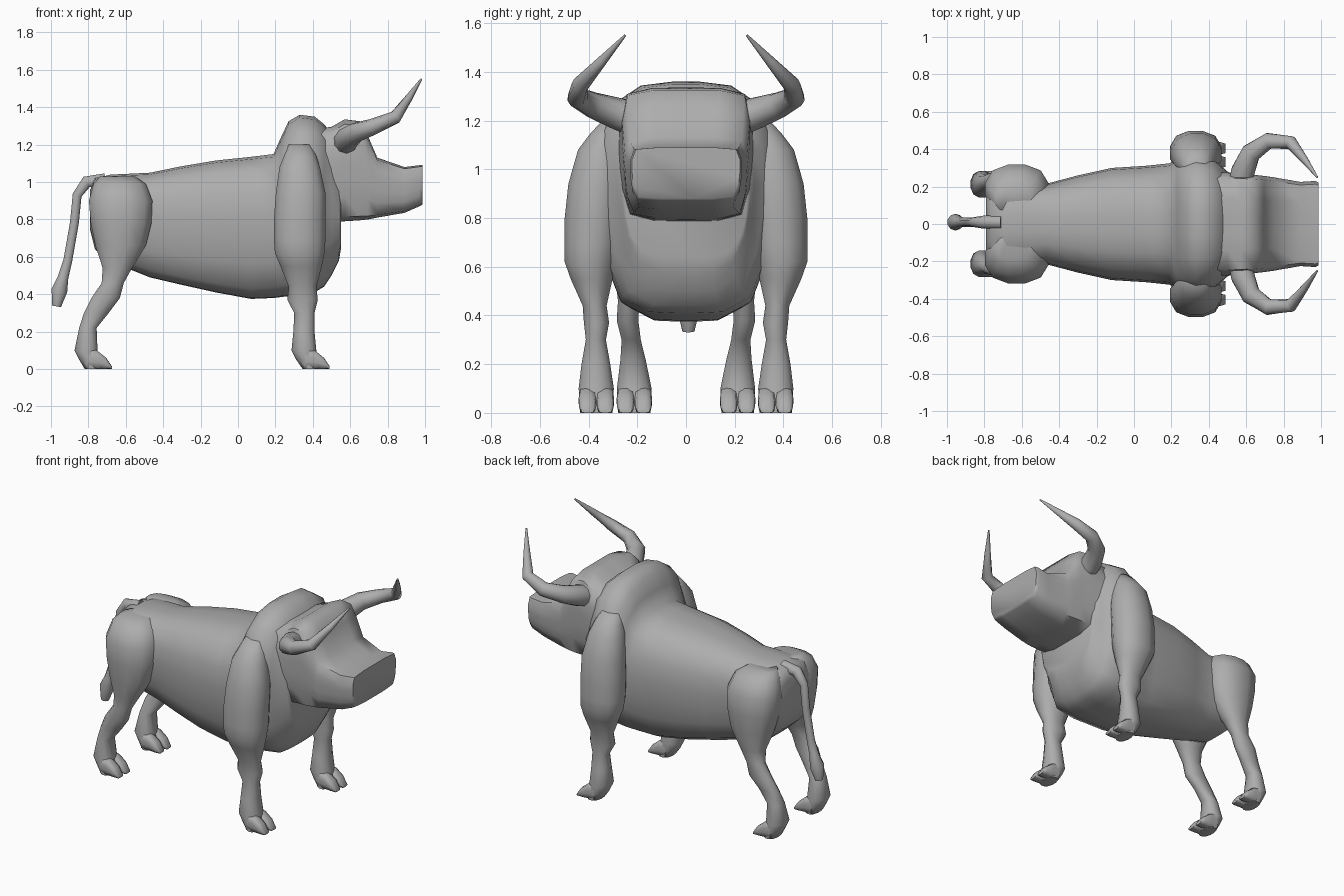
import bpy, bmesh, math
from mathutils import Vector

hide = bpy.data.materials.new("grey hide")
hide.diffuse_color = (0.42, 0.42, 0.42, 1)


def ring(c, u, v, power=2.0, n=16, taper=1.0, low_power=None):
    """Superellipse around c with half axes u and v; the lower half may narrow."""
    pts = []
    for i in range(n):
        a = 2 * math.pi * (i + 0.5) / n
        ca, sa = math.cos(a), math.sin(a)
        p = low_power if low_power and sa < 0 else power
        k = (abs(ca) ** p + abs(sa) ** p) ** (-1 / p)
        w = 1 + (taper - 1) * max(0.0, -sa * k)
        pts.append(Vector(c) + Vector(u) * ca * k * w + Vector(v) * sa * k)
    return pts


def loft(name, rings, angle=40):
    """Skin a list of equal rings and cap both ends."""
    bm = bmesh.new()
    rows = [[bm.verts.new(p) for p in r] for r in rings]
    n = len(rows[0])
    for a, b in zip(rows, rows[1:]):
        for i in range(n):
            bm.faces.new((a[i], a[(i + 1) % n], b[(i + 1) % n], b[i]))
    bm.faces.new(rows[0])
    bm.faces.new(rows[-1])
    bmesh.ops.recalc_face_normals(bm, faces=bm.faces)
    me = bpy.data.meshes.new(name)
    bm.to_mesh(me)
    bm.free()
    me.materials.append(hide)
    ob = bpy.data.objects.new(name, me)
    bpy.context.collection.objects.link(ob)
    bpy.ops.object.select_all(action='DESELECT')
    ob.select_set(True)
    bpy.context.view_layer.objects.active = ob
    bpy.ops.object.shade_smooth_by_angle(angle=math.radians(angle))
    return ob


def along_x(name, sections, y=0, n=20, taper=1.0, low_power=None, angle=60):
    """Sections: x, bottom z, top z, half width, power."""
    return loft(name, [ring((x, y, (b + t) / 2), (0, w, 0), (0, 0, (t - b) / 2), p, n, taper, low_power)
                       for x, b, t, w, p in sections], angle)


def along_z(name, sections, side):
    """Sections: z, back x, front x, inner y, outer y."""
    return loft(name, [ring(((b + f) / 2, side * (i + o) / 2, z), ((f - b) / 2, 0, 0),
                            (0, (o - i) / 2, 0), 2.4, 12) for z, b, f, i, o in sections], 70)


def tube(name, path, ref, n=10):
    """Round tube through points given as x, y, z, radius."""
    pts = [Vector(p[:3]) for p in path]
    rings = []
    for i, p in enumerate(pts):
        d0 = (p - pts[max(i - 1, 0)]).normalized()
        d1 = (pts[min(i + 1, len(pts) - 1)] - p).normalized()
        t = (d0 + d1).normalized()
        u = t.cross(Vector(ref)).normalized()
        rings.append(ring(p, u * path[i][3], t.cross(u) * path[i][3], 2, n))
    return loft(name, rings, 60)


# Barrel body with shoulder hump and boxy chest
along_x("body", [
    (-0.79, 0.74, 0.96, 0.17, 2.5), (-0.765, 0.64, 1.02, 0.215, 3),
    (-0.68, 0.56, 1.04, 0.24, 3), (-0.57, 0.53, 1.045, 0.235, 3.2),
    (-0.47, 0.49, 1.05, 0.215, 3.2),
    (-0.30, 0.45, 1.085, 0.26, 3.2), (-0.12, 0.41, 1.115, 0.30, 3.2),
    (0.07, 0.375, 1.135, 0.312, 3.2), (0.19, 0.38, 1.15, 0.325, 3),
    (0.23, 0.385, 1.24, 0.35, 3), (0.27, 0.39, 1.325, 0.37, 3),
    (0.33, 0.40, 1.36, 0.375, 3.2), (0.41, 0.41, 1.35, 0.365, 3.2),
    (0.46, 0.44, 1.31, 0.32, 3.4), (0.50, 0.50, 1.26, 0.28, 3.6),
    (0.54, 0.58, 1.15, 0.265, 4), (0.55, 0.64, 1.0, 0.25, 4)],
    taper=0.82, low_power=4.5)

# Boxy head with a flat flared muzzle
along_x("head", [
    (0.40, 0.78, 1.28, 0.28, 5), (0.50, 0.785, 1.295, 0.275, 6),
    (0.57, 0.79, 1.335, 0.268, 7), (0.65, 0.795, 1.325, 0.262, 8),
    (0.695, 0.80, 1.245, 0.257, 8),
    (0.745, 0.81, 1.13, 0.25, 8), (0.89, 0.835, 1.08, 0.225, 9),
    (0.97, 0.87, 1.09, 0.23, 9), (0.987, 0.88, 1.09, 0.222, 9)], taper=0.93)

# Tail with a tufted end
tube("tail", [(-0.71, 0.01, 1.01, 0.038), (-0.81, 0.01, 1.0, 0.034), (-0.86, 0.01, 0.93, 0.026),
              (-0.875, 0.01, 0.78, 0.025), (-0.91, 0.01, 0.58, 0.025), (-0.935, 0.01, 0.49, 0.03),
              (-0.955, 0.01, 0.42, 0.045), (-0.97, 0.01, 0.335, 0.025)], (0, 1, 0))

FRONT = [(1.20, 0.27, 0.39, 0.24, 0.345), (1.14, 0.245, 0.42, 0.24, 0.40),
         (1.08, 0.22, 0.44, 0.24, 0.445),
         (0.94, 0.20, 0.47, 0.25, 0.485), (0.80, 0.19, 0.47, 0.26, 0.50),
         (0.69, 0.19, 0.47, 0.27, 0.50), (0.62, 0.195, 0.465, 0.285, 0.50),
         (0.55, 0.225, 0.45, 0.30, 0.475), (0.44, 0.27, 0.42, 0.325, 0.425),
         (0.37, 0.262, 0.428, 0.315, 0.42), (0.30, 0.30, 0.41, 0.328, 0.412),
         (0.20, 0.295, 0.41, 0.31, 0.43), (0.10, 0.285, 0.42, 0.295, 0.442),
         (0.05, 0.31, 0.43, 0.298, 0.438), (0.0, 0.345, 0.43, 0.30, 0.436)]
REAR = [(1.03, -0.74, -0.55, 0.06, 0.20), (0.99, -0.775, -0.49, 0.05, 0.275),
        (0.90, -0.80, -0.455, 0.05, 0.32), (0.78, -0.79, -0.46, 0.06, 0.32),
        (0.66, -0.765, -0.49, 0.10, 0.31), (0.54, -0.725, -0.565, 0.16, 0.29),
        (0.46, -0.73, -0.61, 0.19, 0.28), (0.38, -0.785, -0.63, 0.195, 0.285),
        (0.30, -0.825, -0.69, 0.185, 0.265), (0.22, -0.85, -0.755, 0.165, 0.27),
        (0.10, -0.875, -0.75, 0.14, 0.285), (0.05, -0.85, -0.74, 0.143, 0.282),
        (0.0, -0.82, -0.74, 0.145, 0.28)]

for side, word in ((1, "left"), (-1, "right")):
    along_z(word + "_front_leg", FRONT, side)
    along_z(word + "_hind_leg", REAR, side)
    # Cloven hooves: two toes per foot
    for part, x, y in (("front", 0.36, 0.368), ("hind", -0.805, 0.212)):
        for k, toe in ((-1, "inner"), (1, "outer")):
            along_x(f"{word}_{part}_{toe}_toe", [
                (x, 0.0, 0.11, 0.034, 4), (x + 0.05, 0.0, 0.10, 0.036, 4),
                (x + 0.10, 0.0, 0.06, 0.034, 4), (x + 0.13, 0.0, 0.015, 0.025, 4)],
                side * (y + k * 0.0365), 12)
    # Curved horn
    tube(word + "_horn", [(x, side * y, z, r) for x, y, z, r in (
        (0.57, 0.20, 1.20, 0.068), (0.582, 0.28, 1.228, 0.066), (0.625, 0.38, 1.262, 0.055),
        (0.72, 0.445, 1.295, 0.044), (0.84, 0.435, 1.345, 0.036), (0.91, 0.345, 1.445, 0.021),
        (0.98, 0.25, 1.55, 0.005))], (0, 0, 1))
